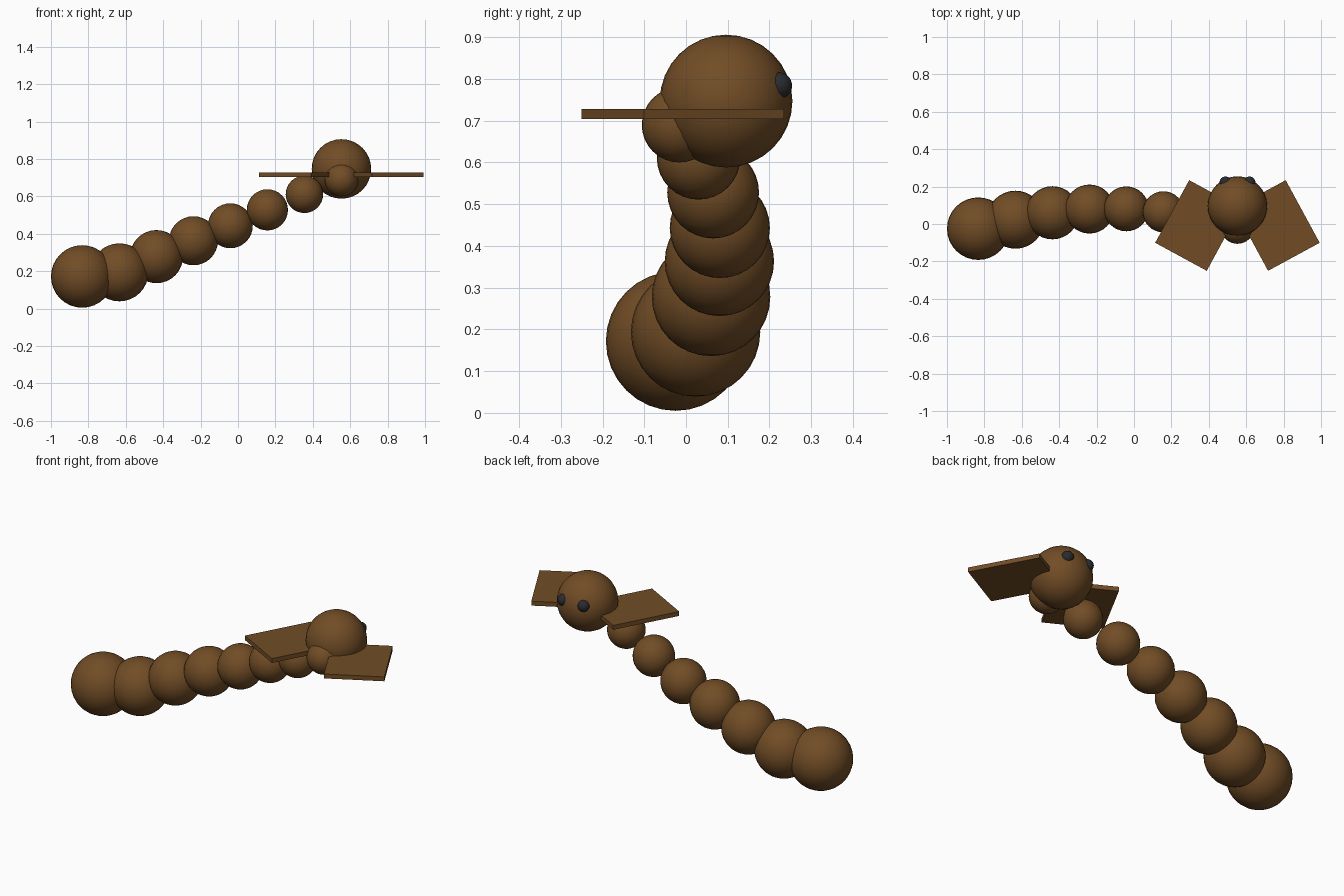
import bpy, math
from mathutils import Vector

if "Cube" in bpy.data.objects:
    bpy.data.objects.remove(bpy.data.objects["Cube"])


def material(name, rgb):
    m = bpy.data.materials.new(name)
    m.diffuse_color = (*rgb, 1)
    m.use_nodes = True
    m.node_tree.nodes["Principled BSDF"].inputs["Base Color"].default_value = m.diffuse_color
    return m


BROWN = material("brown", (0.165, 0.073, 0.019))
DARK = material("charcoal", (0.022, 0.024, 0.028))


def ball(name, centre, radius, mat):
    bpy.ops.mesh.primitive_uv_sphere_add(segments=32, ring_count=16, radius=radius, location=centre)
    ob = bpy.context.object
    ob.name = name
    ob.data.materials.append(mat)
    bpy.ops.object.shade_smooth()
    return ob


# Body: a rising chain of shrinking balls from tail to neck
segments = [
    (-0.833, -0.025, 0.172, 0.167),
    (-0.634, 0.023, 0.194, 0.155),
    (-0.436, 0.060, 0.278, 0.142),
    (-0.238, 0.080, 0.363, 0.131),
    (-0.041, 0.081, 0.443, 0.120),
    (0.157, 0.065, 0.528, 0.110),
    (0.355, 0.030, 0.611, 0.100),
    (0.553, -0.016, 0.690, 0.090),
]
for i, (x, y, z, r) in enumerate(segments):
    ball(f"body_segment_{i + 1}", (x, y, z), r, BROWN)

# Head
HEAD = Vector((0.553, 0.096, 0.747))
ball("head", HEAD, 0.159, BROWN)

# Eyes and wings, mirrored about the head
for side, label in ((-1, "left"), (1, "right")):
    ball(f"{label}_eye", HEAD + Vector((side * 0.064, 0.126, 0.037)), 0.032, DARK)

    bpy.ops.mesh.primitive_cube_add(size=1, location=(HEAD.x + side * 0.211, -0.008, 0.716))
    wing = bpy.context.object
    wing.name = f"{label}_wing"
    wing.scale = (0.314, 0.381, 0.025)
    wing.rotation_euler.z = side * math.radians(28.5)
    wing.data.materials.append(BROWN)
    bpy.ops.object.transform_apply(location=False, rotation=False, scale=True)
    bpy.ops.object.shade_smooth_by_angle(angle=math.radians(30))
